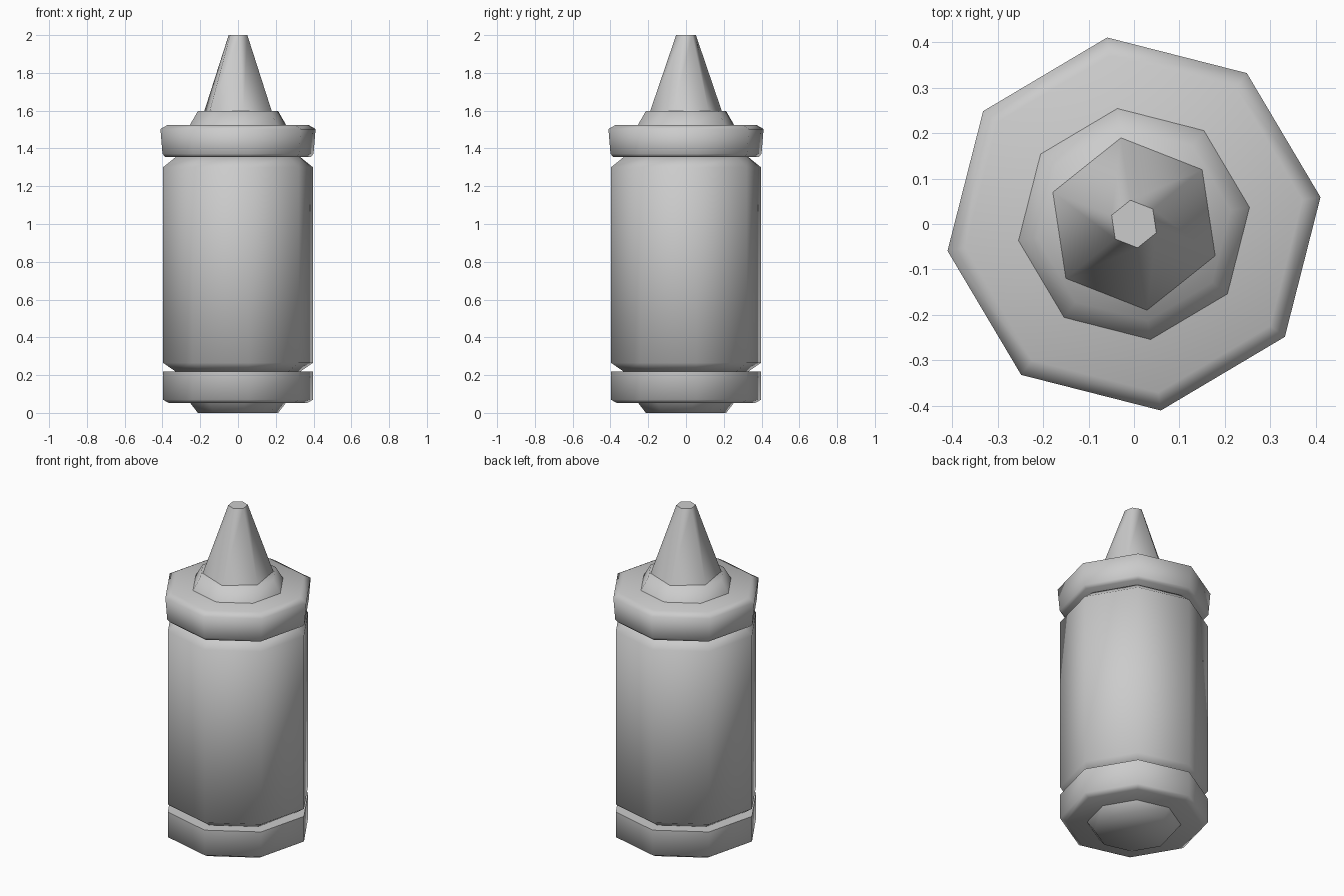
import bpy, bmesh, math

if "Cube" in bpy.data.objects:
    bpy.data.objects.remove(bpy.data.objects["Cube"])


def lathe(name, profile, sides, phase):
    """Closed low-poly turned part from (radius, z) points, bottom to top."""
    bm = bmesh.new()
    rings = []
    for r, z in profile:
        rings.append([bm.verts.new((r * math.cos(math.radians(phase) + math.tau * i / sides),
                                    r * math.sin(math.radians(phase) + math.tau * i / sides), z))
                      for i in range(sides)])
    for a, b in zip(rings, rings[1:]):
        for i in range(sides):
            j = (i + 1) % sides
            bm.faces.new((a[i], a[j], b[j], b[i]))
    bm.faces.new(rings[0][::-1])
    bm.faces.new(rings[-1])
    me = bpy.data.meshes.new(name)
    bm.to_mesh(me)
    bm.free()
    ob = bpy.data.objects.new(name, me)
    bpy.context.collection.objects.link(ob)
    bpy.ops.object.select_all(action='DESELECT')
    ob.select_set(True)
    bpy.context.view_layer.objects.active = ob
    bpy.ops.object.shade_smooth_by_angle(angle=math.radians(65))
    return ob


OCT = 8.2  # twist of the octagonal parts, degrees

# Foot and base ring
lathe("foot", [(0.215, 0.0), (0.255, 0.052)], 8, OCT)
lathe("base_ring", [(0.37, 0.052), (0.401, 0.07), (0.401, 0.22)], 8, OCT)

# Bottle body with bevelled shoulders
lathe("body", [(0.335, 0.22), (0.401, 0.265), (0.401, 1.30), (0.33, 1.357)], 8, OCT)

# Cap flange, collar and nozzle
lathe("cap_flange", [(0.39, 1.355), (0.404, 1.372), (0.415, 1.503), (0.375, 1.525)], 8, OCT)
lathe("collar", [(0.257, 1.525), (0.215, 1.597)], 8, OCT)
lathe("nozzle", [(0.192, 1.597), (0.053, 2.0)], 6, 38.6)
